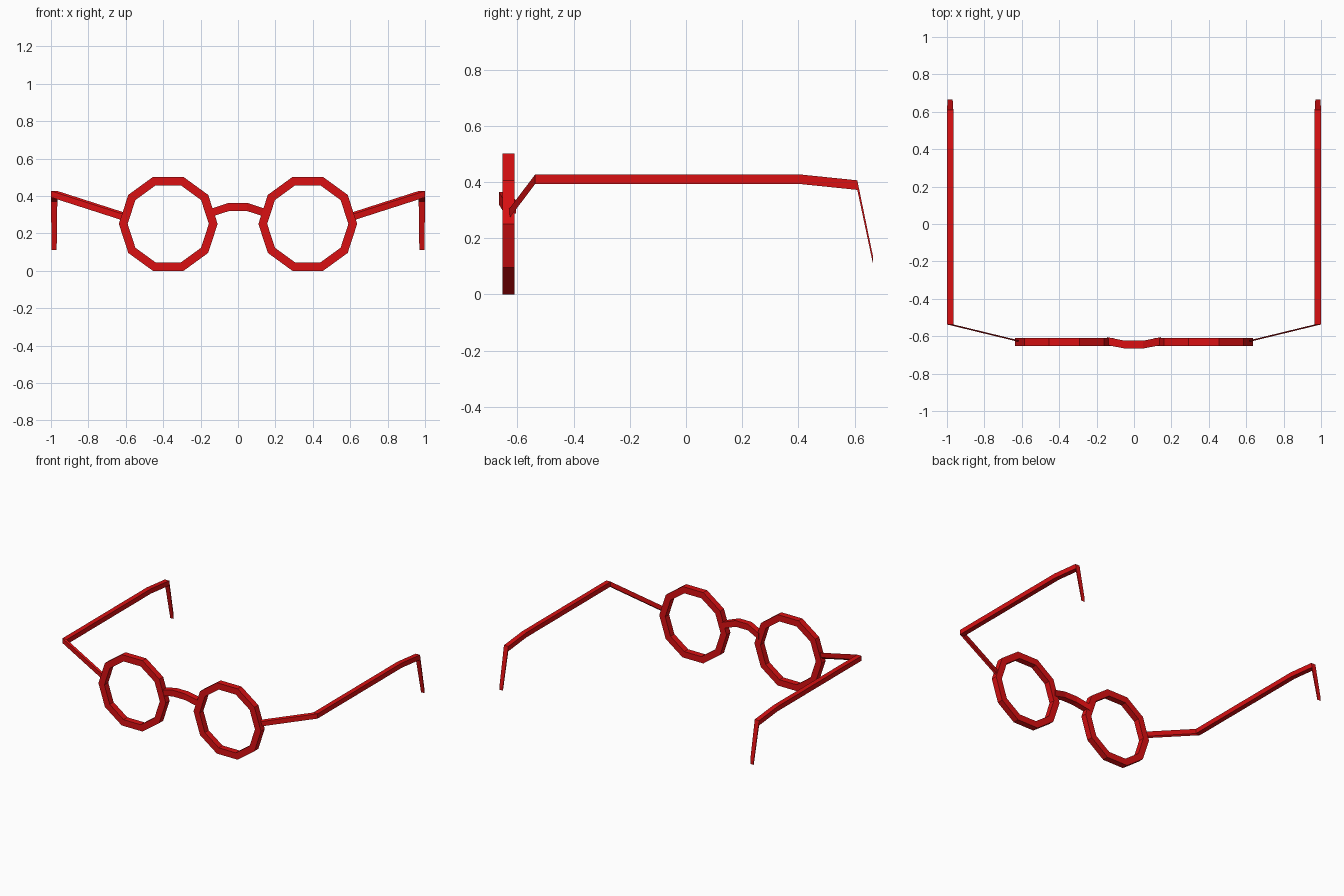
import bpy, bmesh, math
from mathutils import Vector

if "Cube" in bpy.data.objects:
    bpy.data.objects.remove(bpy.data.objects["Cube"])

red = bpy.data.materials.new("frame red")
red.diffuse_color = (0.7, 0.005, 0.006, 1)
red.use_nodes = True
red.node_tree.nodes["Principled BSDF"].inputs["Base Color"].default_value = red.diffuse_color


def finish(name, bm):
    bmesh.ops.recalc_face_normals(bm, faces=bm.faces)
    mesh = bpy.data.meshes.new(name)
    bm.to_mesh(mesh)
    bm.free()
    mesh.materials.append(red)
    obj = bpy.data.objects.new(name, mesh)
    bpy.context.collection.objects.link(obj)
    return obj


def sweep(name, stations, u, v, closed=False):
    """Join square sections; each station is (centre, half size along u, half size along v)."""
    bm = bmesh.new()
    u, v = Vector(u), Vector(v)
    rings = []
    for c, a, b in stations:
        rings.append([bm.verts.new(Vector(c) + u * a * i + v * b * j)
                      for i, j in ((-1, -1), (1, -1), (1, 1), (-1, 1))])
    for p, q in zip(rings, rings[1:]):
        for k in range(4):
            n = (k + 1) % 4
            bm.faces.new((p[k], p[n], q[n], q[k]))
    bm.faces.new(rings[0])
    bm.faces.new(rings[-1])
    return finish(name, bm)


def rim(name, cx, sides=10, outer=0.264, inner=0.217):
    """Ten-sided ring with a square section."""
    bm = bmesh.new()
    rings = []
    for i in range(sides):
        t = 2 * math.pi * i / sides
        rings.append([bm.verts.new((cx + r * math.cos(t), y, 0.251 + r * math.sin(t)))
                      for r, y in ((outer, -0.653), (outer, -0.61), (inner, -0.61), (inner, -0.653))])
    for i in range(sides):
        p, q = rings[i], rings[(i + 1) % sides]
        for k in range(4):
            n = (k + 1) % 4
            bm.faces.new((p[k], p[n], q[n], q[k]))
    return finish(name, bm)


X, Y, Z = (1, 0, 0), (0, 1, 0), (0, 0, 1)
for side, s in (("left", -1), ("right", 1)):
    # Lens rim
    rim(side + "_rim", s * 0.373)
    # Hinge arm, temple and ear hook in one bent bar
    path = [(0.60, -0.63, 0.287, 0.017), (0.983, -0.537, 0.410, 0.017),
            (0.983, 0.405, 0.410, 0.017), (0.983, 0.61, 0.389, 0.017),
            (0.983, 0.665, 0.126, 0.0135)]
    sweep(side + "_temple", [((s * x, y, z), h, h) for x, y, z, h in path], X, Z)

# Arched nose bridge
arch = [(-0.145, -0.626, 0.310), (-0.048, -0.645, 0.342),
        (0.048, -0.645, 0.342), (0.145, -0.626, 0.310)]
sweep("nose_bridge", [(p, 0.021, 0.022) for p in arch], Y, Z)
